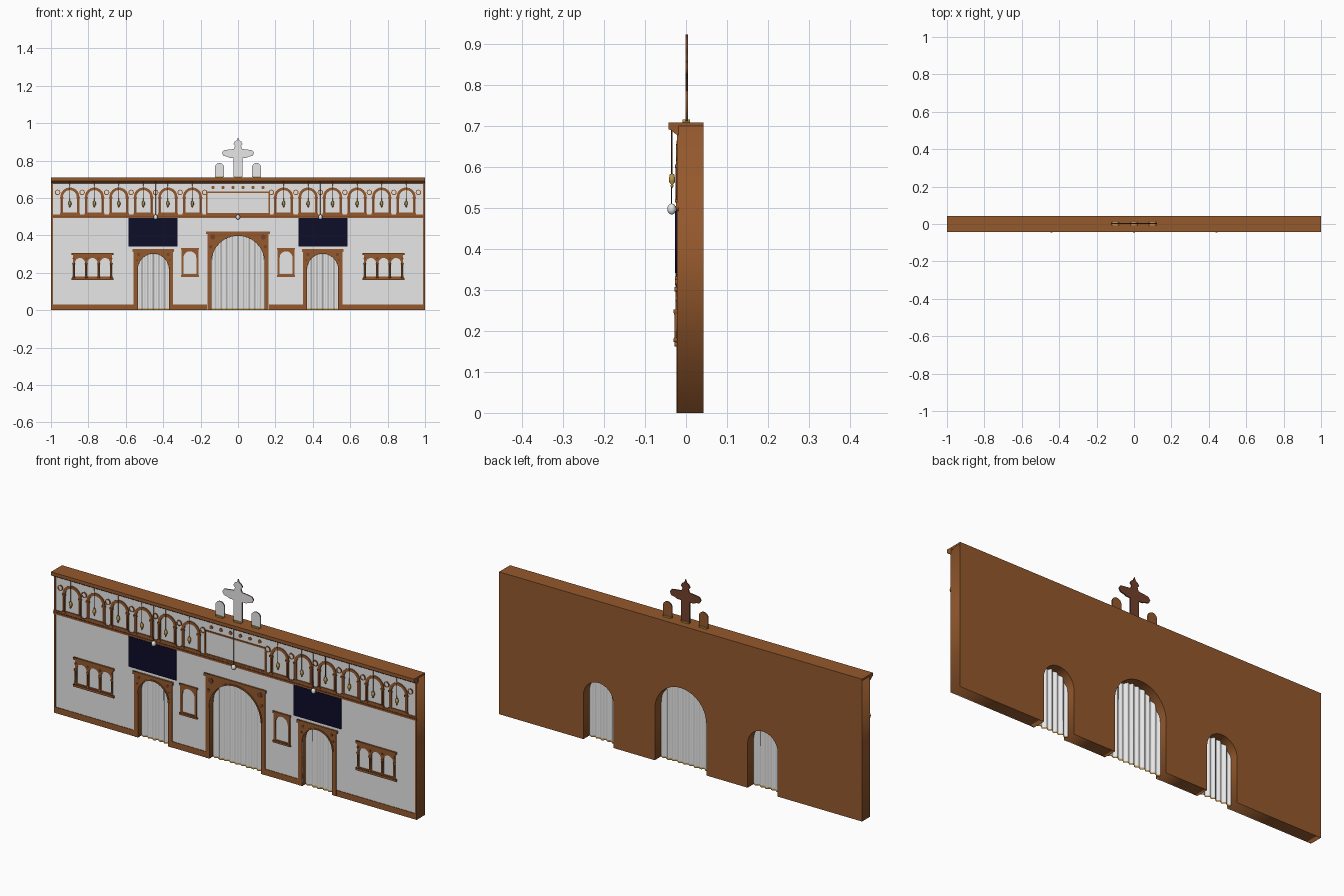
import bpy, bmesh, math
from mathutils import Matrix

if "Cube" in bpy.data.objects:
    bpy.data.objects.remove(bpy.data.objects["Cube"])


def material(name, rgb):
    m = bpy.data.materials.new(name)
    m.use_nodes = True
    m.diffuse_color = (*rgb, 1)
    m.node_tree.nodes["Principled BSDF"].inputs["Base Color"].default_value = (*rgb, 1)
    return m


BROWN = material("brown wood", (0.30, 0.10, 0.026))
DARK = material("dark wood", (0.17, 0.055, 0.025))
WHITE = material("pale panel", (0.8, 0.8, 0.8))
NAVY = material("navy cloth", (0.004, 0.004, 0.022))
GOLD = material("gold", (0.50, 0.29, 0.06))


# ---- helpers ----
def finish(name, bm, mat, smooth=False):
    bmesh.ops.recalc_face_normals(bm, faces=bm.faces)
    me = bpy.data.meshes.new(name)
    bm.to_mesh(me)
    bm.free()
    me.materials.append(mat)
    if smooth:
        me.shade_smooth()
    ob = bpy.data.objects.new(name, me)
    bpy.context.collection.objects.link(ob)
    return ob


def plate(name, loops, front, back, mat):
    """Solid cut from outlines in x and z; inner outlines become holes."""
    cu = bpy.data.curves.new(name, "CURVE")
    cu.dimensions, cu.fill_mode = "2D", "BOTH"
    cu.extrude = (back - front) / 2
    for pts in loops:
        sp = cu.splines.new("POLY")
        sp.points.add(len(pts) - 1)
        for p, (x, z) in zip(sp.points, pts):
            p.co = (x, z, 0, 1)
        sp.use_cyclic_u = True
    tmp = bpy.data.objects.new(name, cu)
    bpy.context.collection.objects.link(tmp)
    graph = bpy.context.evaluated_depsgraph_get()
    me = bpy.data.meshes.new_from_object(tmp.evaluated_get(graph))
    bm = bmesh.new()
    bm.from_mesh(me)
    bpy.data.objects.remove(tmp)
    bpy.data.meshes.remove(me)
    bmesh.ops.remove_doubles(bm, verts=bm.verts, dist=0.00005)
    turn = Matrix.Rotation(math.pi / 2, 4, "X")
    bm.transform(Matrix.Translation((0, (front + back) / 2, 0)) @ turn)
    return finish(name, bm, mat)


def rect(x0, x1, z0, z1):
    return [(x0, z0), (x1, z0), (x1, z1), (x0, z1)]


def arch(cx, r, z0, top, n=16):
    arc = [(cx - r * math.cos(math.pi * i / n), top - r + r * math.sin(math.pi * i / n))
           for i in range(n + 1)]
    return [(cx - r, z0)] + arc + [(cx + r, z0)]


def disc(cx, cz, r, n=12):
    return [(cx + r * math.cos(math.tau * i / n), cz + r * math.sin(math.tau * i / n))
            for i in range(n)]


def lathe(name, spots, profile, mat, seg=10):
    """Turned shape repeated at every (x, y) spot; profile holds (radius, z)."""
    bm = bmesh.new()
    for x, y in spots:
        rings = [[bm.verts.new((x + r * math.cos(math.tau * i / seg),
                                y + r * math.sin(math.tau * i / seg), z)) for i in range(seg)]
                 for r, z in profile]
        for a, b in zip(rings, rings[1:]):
            for i in range(seg):
                j = (i + 1) % seg
                bm.faces.new((a[i], a[j], b[j], b[i]))
        bm.faces.new(rings[0])
        bm.faces.new(rings[-1])
    return finish(name, bm, mat, True)


# ---- wall with three arched doorways ----
DOORS = [(-0.4525, 0.083, 0.302), (0, 0.142, 0.398), (0.4525, 0.083, 0.302)]


def wall_outline(half, top):
    pts = [(-half, 0)]
    for cx, r, h in DOORS:
        pts += arch(cx, r, 0, h, 24)
    return pts + [(half, 0), (half, top), (-half, top)]


plate("wall", [wall_outline(1, 0.70)], -0.018, 0.043, BROWN)
plate("wall_facing", [wall_outline(0.99, 0.685)], -0.0195, -0.018, WHITE)

# ---- moulded cornice along the top ----
bm = bmesh.new()
profile = [(0.043, 0.70), (-0.018, 0.678), (-0.024, 0.68), (-0.03, 0.684),
           (-0.036, 0.69), (-0.043, 0.692), (-0.043, 0.709), (0.043, 0.709)]
end = bm.faces.new([bm.verts.new((-1, y, z)) for y, z in profile])
side = bmesh.ops.extrude_face_region(bm, geom=[end], use_keep_orig=True)
bmesh.ops.translate(bm, vec=(2, 0, 0), verts=[v for v in side["geom"] if isinstance(v, bmesh.types.BMVert)])
finish("cornice", bm, BROWN)

# ---- rails and stiles ----
plate("middle_rail", [rect(-1, 1, 0.493, 0.513)], -0.024, -0.018, BROWN)
plate("rail_bead", [rect(-1, 1, 0.500, 0.505)], -0.026, -0.024, DARK)
for s, side_name in ((-1, "right"), (1, "left")):
    a, b = sorted((s * 0.99, s))
    plate(side_name + "_stile", [rect(a, b, 0, 0.68)], -0.022, -0.018, BROWN)
plate("skirting", [rect(a, b, 0, 0.03) for a, b in
                   ((-1, -0.55), (-0.355, -0.165), (0.165, 0.355), (0.55, 1))], -0.022, -0.018, BROWN)

# ---- door surrounds, curtains and hems ----
for (cx, r, h), label in zip(DOORS, ("right", "middle", "left")):
    w = r + 0.022
    head = h + 0.012
    opening = arch(cx, r, 0, h, 24)
    plate(label + "_door_frame", [[(cx - w, 0)] + opening + [(cx + w, 0), (cx + w, head), (cx - w, head)]],
          -0.023, -0.018, BROWN)
    plate(label + "_door_lintel", [rect(cx - w - 0.006, cx + w + 0.006, head - 0.002, head + 0.012)],
          -0.027, -0.018, BROWN)
    plate(label + "_arch_moulding", [arch(cx, r + 0.007, 0, h + 0.007, 24)[1:-1] +
                                     arch(cx, r, 0, h, 24)[1:-1][::-1]], -0.026, -0.022, BROWN)
    k = r * 0.16
    plate(label + "_spandrel_rosettes",
          [disc(cx + s * (r - d * k), h - d * k, k * 0.6) for s in (-1, 1) for d in (0.3,)] +
          [disc(cx + s * (r + 0.004), h - 2.6 * k, k * 0.4) for s in (-1, 1)], -0.025, -0.022, DARK)
    n = 80
    for part, z0, mat in (("curtain", 0.008, WHITE), ("curtain_hem", 0.0, GOLD)):
        bm = bmesh.new()
        cols = []
        for i in range(n + 1):
            x = -r + 2 * r * i / n
            y = 0.0045 * math.sin(x * 210) + 0.002 * math.sin(x * 83)
            top = h - r + math.sqrt(max(r * r - x * x, 0)) if part == "curtain" else 0.008
            cols.append([bm.verts.new((cx + x, y, z)) for z in (z0, top)])
        for a, b in zip(cols, cols[1:]):
            bm.faces.new((a[0], b[0], b[1], a[1]))
        finish(label + "_" + part, bm, mat, True)

# ---- icons, triple windows and hanging cloths, mirrored on both sides ----
for s, label in ((-1, "right"), (1, "left")):
    cx = s * 0.257
    plate(label + "_icon_frame", [rect(cx - 0.045, cx + 0.045, 0.182, 0.327),
                                  arch(cx, 0.034, 0.193, 0.315)], -0.024, -0.018, BROWN)
    plate(label + "_icon_ledges", [rect(cx - 0.049, cx + 0.049, z, z + 0.009) for z in (0.178, 0.324)],
          -0.027, -0.018, BROWN)
    cx = s * 0.778
    lights = [cx + d * 0.067 for d in (-1, 0, 1)]
    plate(label + "_window_frame", [rect(cx - 0.104, cx + 0.104, 0.166, 0.30)] +
          [arch(x, 0.027, 0.179, 0.279) for x in lights], -0.024, -0.018, BROWN)
    plate(label + "_window_ledges", [rect(cx - 0.112, cx + 0.112, z, z + 0.011) for z in (0.162, 0.296)],
          -0.028, -0.018, BROWN)
    lathe(label + "_window_columns", [(cx + d * 0.067, -0.025) for d in (-1.5, -0.5, 0.5, 1.5)],
          [(0.006, 0.173), (0.006, 0.18), (0.0035, 0.184), (0.0035, 0.24), (0.006, 0.246), (0.006, 0.252)],
          BROWN, 8)
    plate(label + "_window_roundels", [disc(cx + d * 0.067, 0.277, 0.006) for d in (-1.5, -0.5, 0.5, 1.5)],
          -0.026, -0.023, DARK)
    a, b = sorted((s * 0.324, s * 0.585))
    plate(label + "_hanging_cloth", [rect(a, b, 0.342, 0.493)], -0.0265, -0.018, NAVY)

# ---- upper arcade ----
bays = [s * (0.244 + 0.131 * i) for s in (-1, 1) for i in range(6)]
plate("arcade_arches", [loop for x in bays for loop in
                        (arch(x, 0.051, 0.512, 0.656), arch(x, 0.037, 0.522, 0.642))], -0.024, -0.018, BROWN)
plate("arcade_capitals", [rect(x + s * 0.044 - 0.009, x + s * 0.044 + 0.009, z, z + 0.008)
                          for x in bays for s in (-1, 1) for z in (0.513, 0.598)], -0.027, -0.018, BROWN)
plate("arcade_columns", [rect(x + s * 0.044 - 0.003, x + s * 0.044 + 0.003, 0.52, 0.60)
                         for x in bays for s in (-1, 1)], -0.026, -0.0235, DARK)
mids = [s * (0.1785 + 0.131 * i) for s in (-1, 1) for i in range(7)]
plate("roundel_rims", [loop for x in mids for loop in (disc(x, 0.63, 0.015), disc(x, 0.63, 0.010))],
      -0.024, -0.018, BROWN)
plate("roundel_faces", [disc(x, 0.63, 0.0105) for x in mids], -0.022, -0.018, WHITE)

# ---- wide middle panel with studs above ----
plate("middle_panel_frame", [rect(-0.17, 0.17, 0.513, 0.635), rect(-0.162, 0.162, 0.519, 0.628)],
      -0.023, -0.018, BROWN)
plate("middle_panel_studs", [disc(-0.1335 + 0.0534 * i, 0.656, 0.009) for i in range(6)],
      -0.023, -0.018, BROWN)

# ---- hanging lamps ----
spots = [(x, -0.034) for x in bays]
lathe("lamp_chains", spots, [(0.0014, 0.575), (0.0014, 0.69)], DARK, 6)
lathe("lamps", spots, [(0.001, 0.549), (0.004, 0.554), (0.003, 0.558), (0.008, 0.564), (0.008, 0.574),
                       (0.006, 0.577), (0.006, 0.582), (0.001, 0.584)], GOLD)
eggs = [(x, -0.035) for x in (-0.4405, 0, 0.4405)]
lathe("egg_chains", eggs, [(0.0012, 0.505), (0.0012, 0.69)], DARK, 6)
lathe("egg_lamps", eggs, [(0.0105 * math.sin(math.pi * t) + 0.0002, 0.4975 - 0.0135 * math.cos(math.pi * t))
                          for t in [i / 8 for i in range(9)]], WHITE, 12)

# ---- roof cross with painted front ----
half = [(0.024, 0.712), (0.024, 0.815), (0.045, 0.815), (0.06, 0.822), (0.077, 0.825), (0.086, 0.84),
        (0.077, 0.855), (0.05, 0.859), (0.022, 0.862), (0.016, 0.878), (0.025, 0.889), (0.017, 0.902),
        (0.006, 0.908)]
cross = half + [(0, 0.924)] + [(-x, z) for x, z in reversed(half)]
plate("cross_back", [cross], 0.0, 0.005, DARK)
plate("cross_front", [cross], -0.001, 0.0, WHITE)

# ---- small arched roof icons and gilt feet ----
for s, label in ((-1, "right"), (1, "left")):
    shape = arch(s * 0.099, 0.025, 0.712, 0.787)
    plate(label + "_roof_icon_back", [shape], 0.0, 0.005, BROWN)
    plate(label + "_roof_icon_front", [shape], -0.001, 0.0, WHITE)
plate("roof_feet", [rect(x - 0.02, x + 0.02, 0.708, 0.716) for x in (-0.099, 0, 0.099)],
      -0.008, 0.01, GOLD)
